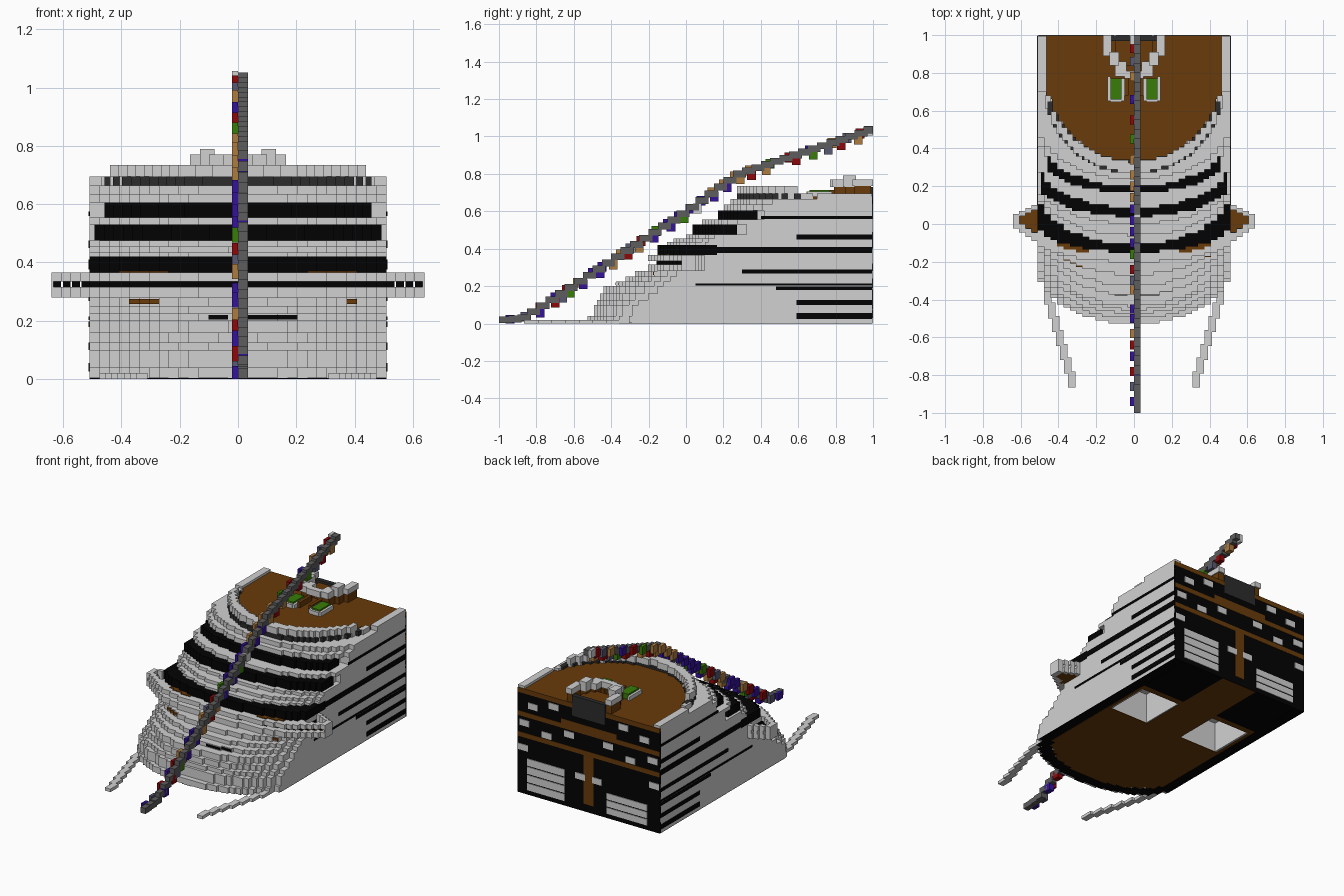
import bpy, bmesh
from math import sqrt

if "Cube" in bpy.data.objects:
    bpy.data.objects.remove(bpy.data.objects["Cube"])

def material(name, r, g, b):
    m = bpy.data.materials.new(name)
    m.use_nodes = True
    m.diffuse_color = (r, g, b, 1)
    m.node_tree.nodes["Principled BSDF"].inputs["Base Color"].default_value = (r, g, b, 1)
    return m

GREY = material("light grey", .64, .64, .64)
BLACK = material("black", .0008, .0008, .0008)
CHAR = material("charcoal", .025, .025, .025)
STEEL = material("cable grey", .11, .11, .11)
BROWN = material("deck brown", .14, .043, .003)
RED = material("red", .27, .002, .003)
BLUE = material("blue", .035, .006, .32)
GREEN = material("green", .04, .2, .002)
TAN = material("tan", .42, .2, .05)
SLATE = material("slate", .1, .1, .17)
W, BACK = .51, .994

def boxes(name, mat, items):
    """One object made of boxes given as (x0, x1, y0, y1, z0, z1)."""
    bm = bmesh.new()
    for x0, x1, y0, y1, z0, z1 in items:
        vs = bmesh.ops.create_cube(bm, size=1)["verts"]
        for v in vs:
            v.co.x = x1 if v.co.x > 0 else x0
            v.co.y = y1 if v.co.y > 0 else y0
            v.co.z = z1 if v.co.z > 0 else z0
    me = bpy.data.meshes.new(name)
    bm.to_mesh(me)
    bm.free()
    me.materials.append(mat)
    bpy.context.collection.objects.link(bpy.data.objects.new(name, me))

def both(items):
    """Add the mirror image in x of each box."""
    return items + [(-b[1], -b[0]) + tuple(b[2:]) for b in items]

def curve(yc, ye, w=W):
    """Stepped bow outline: yc on the centreline, ye at the sides."""
    def f(x):
        t = min(abs(x) / w, 1)
        return round((ye - (ye - yc) * sqrt(1 - t * t)) / .017) * .017
    return f

def columns(z0, z1, front, back, w=W, keep=lambda x: True, n=30):
    """Blocky layer between two outlines, one box per column."""
    out, d = [], 2 * w / n
    for i in range(n):
        x = -w + (i + .5) * d
        y0, y1 = front(x), back(x)
        if y1 > y0 + .001 and keep(x):
            out.append((x - d / 2, x + d / 2, y0, y1, z0, z1))
    return out

def const(y):
    return lambda x: y

def shift(f, d):
    return lambda x: min(f(x) + d, BACK)

# Underside: black border, brown floor
out, inn = curve(-.52, -.22), curve(-.45, -.18, .44)
in_bay = lambda x: .13 < abs(x) < .42
border = columns(0, .003, out, lambda x: inn(x) if abs(x) < .44 else BACK)
boxes("keel_border", BLACK, border + both([(.13, .44, .62, BACK, 0, .003)]))
boxes("keel_floor", BROWN,
      columns(0, .003, inn, const(.28), .44)
      + [(-.13, .13, .28, BACK, 0, .003)] + both([(.42, .44, .28, .62, 0, .003),
                                                (.13, .42, .58, .62, 0, .003)]))

# Lower hull terraces, leaving two bays open from below
hull = []
for z0, z1, yc, ye in [(.003, .04, -.53, -.23), (.04, .1, -.5, -.21), (.1, .125, -.475, -.18),
                       (.125, .16, -.455, -.12), (.16, .2, -.435, -.06)]:
    f = curve(yc, ye)
    hull += columns(z0, z1, f, const(BACK), keep=lambda x: not in_bay(x))
    hull += columns(z0, z1, f, const(.28), keep=in_bay)
    hull += columns(z0, z1, const(.58), const(BACK), keep=in_bay)
for z0, z1, yc, ye in [(.2, .225, -.38, -.02), (.225, .25, -.33, .0), (.25, .28, -.27, .02)]:
    hull += columns(z0, z1, curve(yc, ye), const(BACK))
boxes("lower_hull", GREY, hull)
slots = curve(-.38, -.02)
boxes("bow_slots", BLACK, columns(.205, .219, shift(slots, -.004), slots,
                                  keep=lambda x: -.11 < x < -.02 or .03 < x < .2))
under = curve(-.27, .02)
boxes("underdeck_beams", BROWN, columns(.258, .275, shift(under, -.006), under,
                                        keep=lambda x: -.37 < x < -.28 or .38 < x < .42))

# Bridge deck with a recessed window slit and side wings
bridge = curve(-.2, -.09)
boxes("bridge_deck", GREY, columns(.28, .315, bridge, const(BACK))
      + columns(.335, .365, bridge, const(BACK)))
boxes("bridge_windows", BLACK, columns(.315, .335, shift(bridge, .045), const(.1)))
boxes("bridge_core", GREY, columns(.315, .335, const(.1), const(BACK)))
boxes("bridge_roof_planks", BROWN, columns(.365, .37, shift(bridge, .035), const(-.09),
                                           keep=lambda x: .25 < abs(x) < .42))
floor, walls, glass = [], [], []
for i in range(4):
    x0, x1 = .51 + i * .0325, .51 + (i + 1) * .0325
    y0, y1 = -.09 + i * .022, .1 - i * .016
    if i < 3:
        floor.append((x0, x1, y0 + .03, y1 - .02, .28, .3))
    for a, b in [(y0, y1)] if i == 3 else [(y0, y0 + .045), (y1 - .025, y1)]:
        walls += [(x0, x1, a, b, .28, .315), (x0, x1, a, b, .335, .365)]
    glass.append((x0, x1 - .006, y0 + .04, y0 + .047, .315, .335))
    walls.append((x0, x1 - .006, y1 - .025, y1, .315, .335))
walls.append((.634, .64, -.024, .052, .28, .365))
boxes("wing_floors", BROWN, both(floor))
boxes("wing_walls", GREY, both(walls))
boxes("wing_windows", BLACK, both(glass))

# Stacked window bands: dark front strip with grey body behind
for name, mat, z0, z1, yc, ye, depth, w in [
        ("lower", BLACK, .365, .42, -.15, .0, .2, .51), ("middle", BLACK, .475, .53, .04, .2, .12, .493),
        ("upper", BLACK, .555, .605, .165, .31, .11, .459)]:
    f = curve(yc, ye, w)
    boxes(name + "_windows", mat, columns(z0, z1, f, shift(f, depth), w))
    boxes(name + "_window_core", GREY, columns(z0, z1, shift(f, depth), const(BACK)))
f = curve(.265, .72, .47)
boxes("top_windows", CHAR, columns(.665, .695, f, lambda x: min(f(x) + .07, .73), .459))

# Grey terraces between the window bands
terraces = []
for z0, z1, yc, ye in [(.42, .435, -.11, .18), (.435, .455, -.06, .19), (.455, .475, .0, .21),
                       (.53, .555, .085, .33), (.605, .635, .2, .47), (.635, .665, .235, .54)]:
    terraces += columns(z0, z1, curve(yc, ye), const(BACK))
boxes("terraces", GREY, terraces)

# Sun deck, curved parapet and side walls
deck = curve(.33, .8, .47)
boxes("sun_deck", BROWN, columns(.665, .68, deck, const(BACK), .465))
boxes("parapet", GREY, columns(.695, .735, curve(.275, .7, .47), lambda x: min(deck(x), .72), .44)
      + columns(.665, .695, curve(.3, .73, .47), lambda x: min(deck(x), .8), .47))
boxes("side_walls", GREY, both([(.462, W, .7, BACK, .665, .695)]))

# Dark window stripes along both sides
stripes = [(.59, .025, .055), (.59, .1, .125), (.48, .178, .198), (.05, .203, .215),
           (.3, .268, .29), (.59, .45, .475), (.4, .56, .575), (.16, .376, .41)]
boxes("side_stripes", BLACK, both([(W - .002, W + .004, y, BACK, a, b) for y, a, b in stripes]))

# Stern section: black bulkhead, brown decks, ribbed grey panels
def stern(name, mat, rects, y1):
    boxes(name, mat, [(a, b, BACK - .01, y1, c, d) for a, b, c, d in rects])

stern("stern_bulkhead", BLACK, [(-W, W, 0, .66)], .996)
stern("stern_decks", BROWN, [(-W, W, .365, .395), (-W, W, .5, .53), (-W, W, .65, .68),
                             (-.035, .035, .05, .365), (-.2, .2, .53, .56)], .998)
ribs = [(.17, .44, .03 + i * .053, .076 + i * .053) for i in range(4)]
ribs += [(-.42, -.13, .03 + i * .047, .07 + i * .047) for i in range(3)]
blocks = [(s * x - .035, s * x + .035, z, z + .04) for s in (-1, 1) for x, z in
          ((.46, .44), (.3, .4), (.14, .45), (.4, .56), (.25, .6), (.47, .28), (.06, .2))]
stern("stern_panels", GREY, ribs + blocks, 1)

# Pool and curved canopy on the sun deck
boxes("pool_planters", GREEN, both([(.065, .125, .66, .77, .68, .715)]))
boxes("planter_rims", GREY, both([(.05, .065, .65, .77, .68, .705), (.125, .14, .65, .78, .68, .705),
                                  (.065, .125, .645, .66, .68, .705)]))
boxes("canopy", GREY, both([(.04, .1, .78, .86, .73, .77), (.08, .13, .84, .91, .73, .79),
                            (.12, .165, .89, 1, .735, .77), (0, .05, .77, .81, .73, .77)]))
boxes("deck_bar", BROWN, [(-.1, .1, .84, .97, .68, .715)]
      + both([(.12, .16, .9, .99, .68, .735), (.05, .1, .79, .86, .68, .73), (.08, .13, .85, .91, .68, .73),
              (.03, .05, .68, .8, .68, .715)]))
boxes("bar_recess", CHAR, [(-.12, .12, .97, .999, .6, .73)])

# Stepped cable rising from the waterline over the bow
def cable_z(y):
    pts = [(-1, .0), (-.88, .01), (-.8, .06), (0, .585), (.27, .78), (1, 1.025)]
    for (a, za), (b, zb) in zip(pts, pts[1:]):
        if y <= b:
            return za + (zb - za) * (y - a) / (b - a)
    return pts[-1][1]

links, step = [], .05
for i in range(40):
    y = -1 + i * step
    z = cable_z(y + step / 2)
    links.append((0, .035, y, min(y + step * 1.4, 1), z, z + .036))
boxes("cable", STEEL, links)

# Coloured flags: one set hung under the cable, one set along its side
flags = {"blue": (BLUE, [-.78, -.55, -.46, -.17, -.08, .15, .22],
                  [-.94, -.7, -.5, -.45, -.1, -.04, .02, .08, .66]),
         "red": (RED, [-.7, -.31, .35, .59, .83], [-.78, -.64, -.24, .55, .93]),
         "green": (GREEN, [-.62, -.01, .68], [-.16, .45]),
         "tan": (TAN, [-.39, -.25, .29, .43, .92], [-.58, -.35, .14, .2, .26, .34, .78]),
         "grey": (GREY, [.06], [.975]),
         "slate": (SLATE, [-.66, .76], [-.86, -.3, .86])}
for name, (mat, hung, side) in flags.items():
    items = []
    for y in hung:
        z = cable_z(y)
        items.append((0, .035, y - .023, y + .023, max(z - .04, 0), z + .012))
    for y in side:
        z = cable_z(y)
        items.append((-.02, 0, y - .024, y + .024, max(z - .012, 0), z + .04))
    boxes(name + "_flags", mat, items)

# Bow waves spreading on either side
boxes("bow_waves", GREY, both([(.31 + .021 * i, .35 + .021 * i, -.865 + .073 * i, -.78 + .073 * i, 0, .02)
                               for i in range(7)]))
